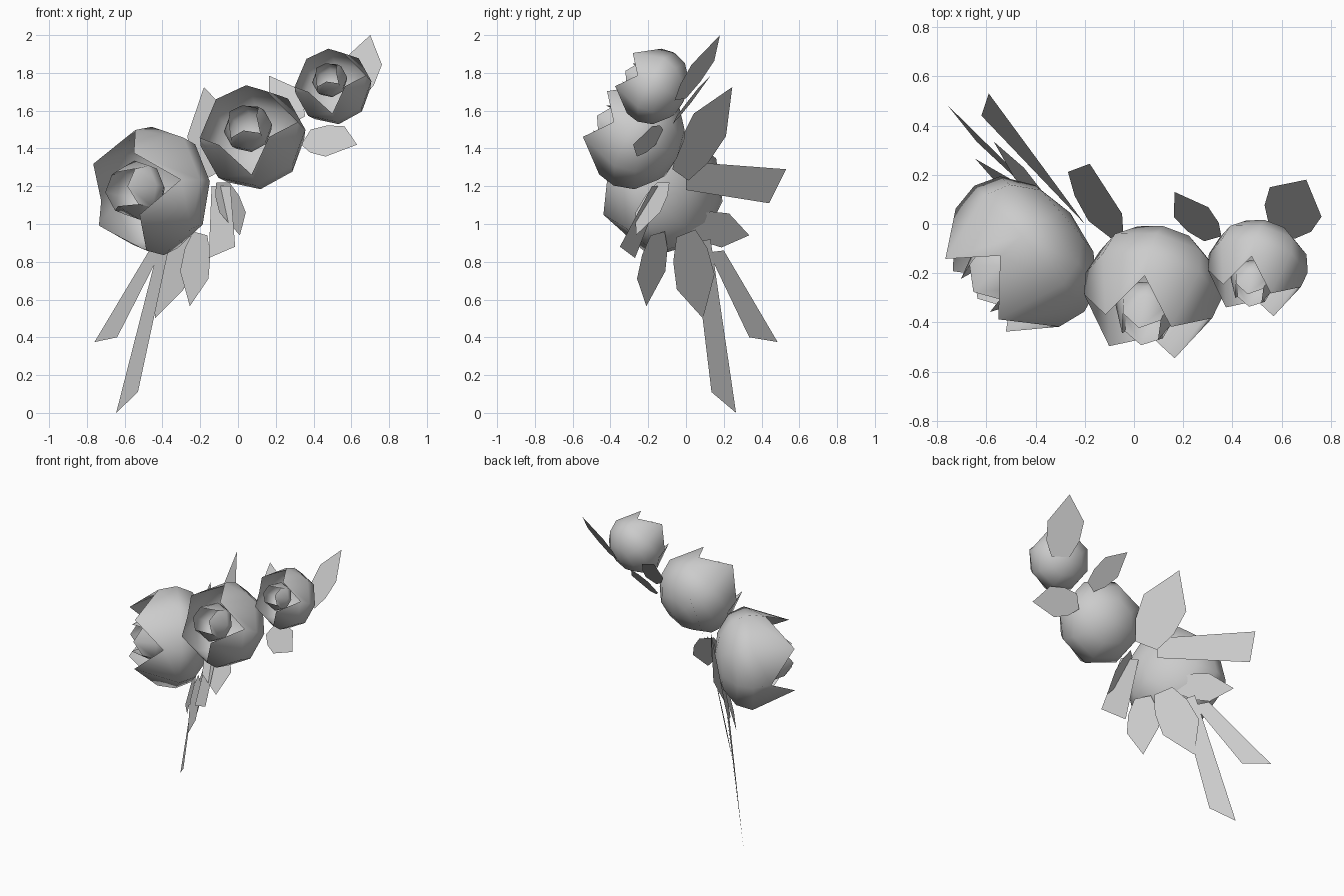
import bpy
from math import sin, cos, pi, radians
from mathutils import Vector

cube = bpy.data.objects.get("Cube")
if cube:
    bpy.data.objects.remove(cube, do_unlink=True)

grey = bpy.data.materials.new("soft_grey")
grey.use_nodes = True
grey.diffuse_color = (0.6, 0.6, 0.6, 1)
bsdf = next(n for n in grey.node_tree.nodes if n.type == "BSDF_PRINCIPLED")
bsdf.inputs["Base Color"].default_value = (0.6, 0.6, 0.6, 1)
bsdf.inputs["Roughness"].default_value = 0.8

SIDES = 8


def add_object(name, verts, faces, smooth=False):
    mesh = bpy.data.meshes.new(name)
    mesh.from_pydata(verts, [], faces)
    mesh.materials.append(grey)
    obj = bpy.data.objects.new(name, mesh)
    bpy.context.collection.objects.link(obj)
    if smooth:
        bpy.ops.object.select_all(action="DESELECT")
        obj.select_set(True)
        bpy.context.view_layer.objects.active = obj
        bpy.ops.object.shade_smooth_by_angle(angle=radians(50))
    return obj


def cup(name, centre, axis, radius, depth, roll, notch, tip):
    """Rounded cup, open along axis; notch and tip are the rim's polar angles."""
    centre, a = Vector(centre), Vector(axis).normalized()
    up = (Vector((0, 0, 1)) - a * a.z).normalized()
    side = up.cross(a)
    verts = [centre - a * radius * depth]
    for ring in ((32, 32), (62, 62), (90, 90), (notch, tip)):
        for i in range(SIDES):
            phi = 2 * pi * i / SIDES + radians(roll)
            polar = ring[i % 2]
            t = radians(polar)
            reach = 1.08 if polar == tip else 1.0
            axial = -cos(t) * (depth if polar < 90 else 1)
            out = side * cos(phi) + up * sin(phi)
            verts.append(centre + radius * reach * (out * sin(t) + a * axial))
    faces = []
    for i in range(SIDES):
        j = (i + 1) % SIDES
        faces.append((0, 1 + j, 1 + i))
        for r in range(3):
            lo, hi = 1 + r * SIDES, 1 + (r + 1) * SIDES
            faces.append((lo + i, lo + j, hi + j, hi + i))
    add_object(name, verts, faces, True)


def flower(name, centre, axis, radius, depth):
    """Outer petals with a smaller, tighter bud turned half a petal inside."""
    cup(name + "_petals", centre, axis, radius, depth, 10, 110, 141)
    inner = Vector(centre) + Vector(axis).normalized() * radius * 0.42
    cup(name + "_bud", inner, axis, radius * 0.46, 0.9, 55, 122, 148)


def leaf(name, base, tip, half):
    """Flat pointed leaf; half is the sideways half-width."""
    b, t, h = Vector(base), Vector(tip), Vector(half)
    right = [(0.0, 0.5), (0.25, 0.9), (0.57, 1.0)]
    pts = [b.lerp(t, k) + h * w for k, w in right] + [t]
    pts += [b.lerp(t, k) - h * w for k, w in reversed(right)]
    add_object(name, pts, [range(len(pts))])


# Three flowers rising from large to small
flower("large_flower", (-0.425, -0.1, 1.175), (-0.75, -0.65, 0.03), 0.345, 0.64)
flower("middle_flower", (0.08, -0.25, 1.455), (-0.23, -0.86, 0.44), 0.285, 0.82)
flower("small_flower", (0.505, -0.16, 1.725), (-0.23, -0.86, 0.44), 0.207, 0.82)

# Leaves
leaf("top_leaf", (0.6, -0.03, 1.66), (0.7, 0.18, 2.0), (0.105, -0.06, -0.01))
leaf("side_leaf", (0.36, -0.14, 1.46), (0.63, -0.28, 1.42), (0.05, 0.04, 0.08))
leaf("upper_back_leaf", (0.32, -0.06, 1.55), (0.165, 0.13, 1.785), (0.07, 0.02, 0.04))
leaf("tall_back_leaf", (-0.13, -0.03, 1.26), (-0.18, 0.245, 1.725), (0.11, -0.085, 0.06))
leaf("front_low_leaf", (-0.2, -0.15, 0.95), (-0.255, -0.21, 0.565), (0.075, -0.075, -0.02))
leaf("low_leaf", (-0.25, 0.0, 0.95), (-0.44, 0.09, 0.5), (0.07, -0.1, -0.04))
leaf("back_low_leaf", (-0.33, 0.04, 1.0), (-0.57, 0.335, 0.94), (0.02, 0.02, 0.09))
leaf("inner_leaf", (-0.08, -0.12, 1.22), (0.01, -0.265, 0.94), (0.07, 0.065, 0.0))

# Straight ribbons with slanted ends
ribbons = {
    "back_ribbon": ((-0.2, 0, 1.33), (-0.2, 0, 1.18), (-0.62, 0.44, 1.11), (-0.59, 0.53, 1.29)),
    "long_ribbon": ((-0.41, 0.13, 0.92), (-0.36, 0.04, 0.9), (-0.53, 0.135, 0.11), (-0.645, 0.265, 0)),
    "short_ribbon": ((-0.47, 0.2, 0.86), (-0.41, 0.12, 0.85), (-0.64, 0.335, 0.4), (-0.76, 0.485, 0.375)),
    "front_ribbon": ((-0.14, -0.12, 1.2), (-0.04, -0.18, 1.2), (-0.015, -0.35, 0.88), (-0.155, -0.27, 0.82)),
}
for name, corners in ribbons.items():
    add_object(name, corners, [(0, 1, 2, 3)])
